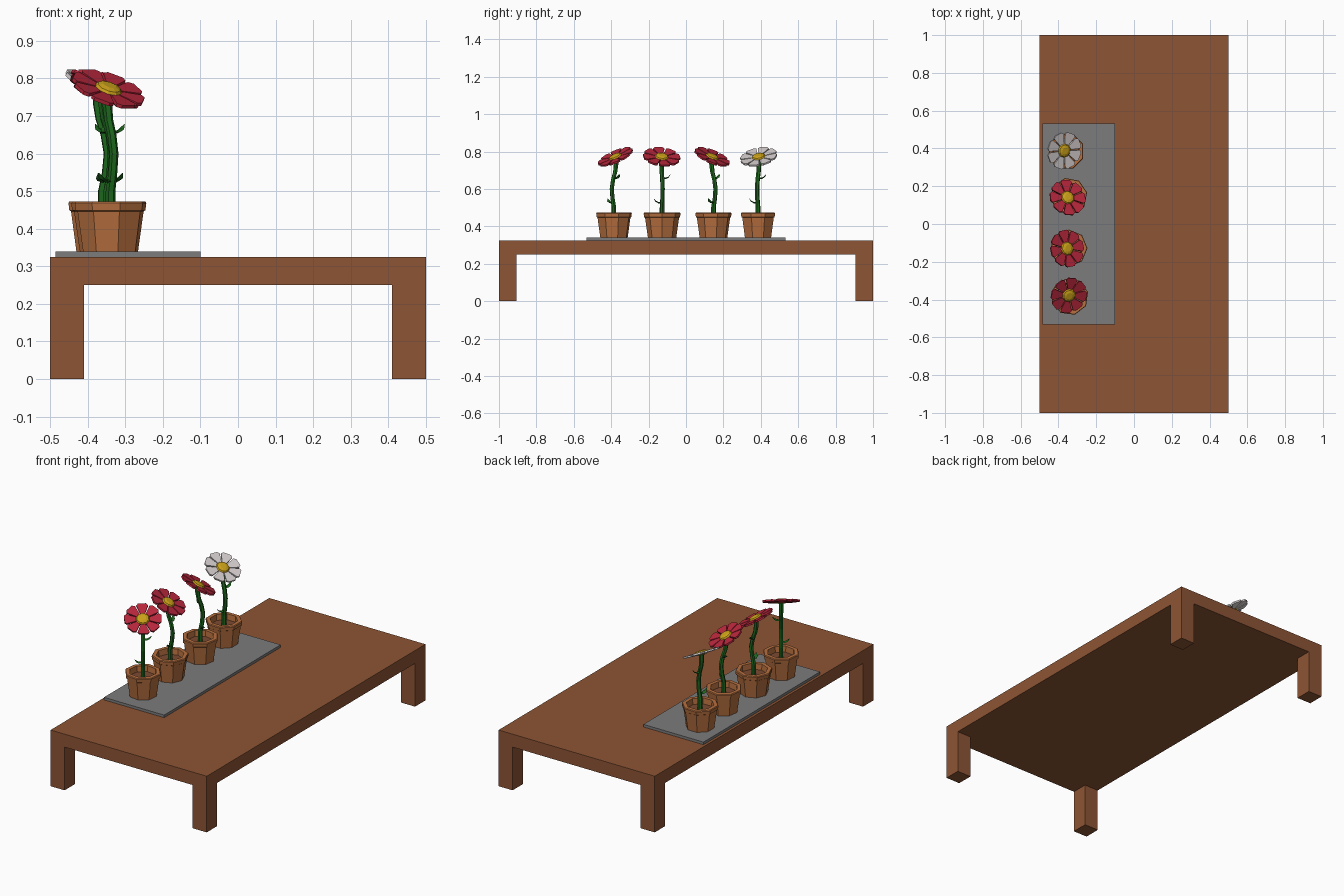
import bpy, bmesh
from math import sin, cos, pi, radians
from mathutils import Vector, Matrix

if "Cube" in bpy.data.objects:
    bpy.data.objects.remove(bpy.data.objects["Cube"])


def material(name, rgb):
    m = bpy.data.materials.new(name)
    m.diffuse_color = (*rgb, 1)
    m.use_nodes = True
    m.node_tree.nodes["Principled BSDF"].inputs["Base Color"].default_value = m.diffuse_color
    return m


WOOD = material("wood", (0.27, 0.09, 0.035))
SLATE = material("slate", (0.2, 0.2, 0.2))
CLAY = material("clay", (0.47, 0.16, 0.05))
SOIL = material("soil", (0.2, 0.07, 0.03))
GREEN = material("green", (0.012, 0.13, 0.012))
RED = material("red", (0.48, 0.02, 0.045))
WHITE = material("white", (0.68, 0.62, 0.62))
YELLOW = material("yellow", (0.6, 0.36, 0.01))


def finish(bm, name, mat, matrix=Matrix()):
    bmesh.ops.recalc_face_normals(bm, faces=bm.faces)
    mesh = bpy.data.meshes.new(name)
    bm.to_mesh(mesh)
    bm.free()
    mesh.materials.append(mat)
    ob = bpy.data.objects.new(name, mesh)
    ob.matrix_world = matrix
    bpy.context.collection.objects.link(ob)
    return ob


def add_box(bm, lo, hi):
    lo, hi = Vector(lo), Vector(hi)
    m = Matrix.Translation((lo + hi) / 2) @ Matrix.Diagonal((*(hi - lo), 1))
    bmesh.ops.create_cube(bm, size=1, matrix=m)


def skin(bm, rings):
    """Join rings of points into a closed, capped tube."""
    loops = [[bm.verts.new(p) for p in ring] for ring in rings]
    n = len(loops[0])
    for a, b in zip(loops, loops[1:]):
        for i in range(n):
            j = (i + 1) % n
            bm.faces.new((a[i], a[j], b[j], b[i]))
    bm.faces.new(loops[0])
    bm.faces.new(loops[-1])


def circle(x, y, z, r, n):
    return [(x + r * cos(2 * pi * i / n), y + r * sin(2 * pi * i / n), z) for i in range(n)]


def lathe(name, profile, n, mat, matrix):
    bm = bmesh.new()
    skin(bm, [circle(0, 0, z, r, n) for r, z in profile])
    return finish(bm, name, mat, matrix)


def leaf(bm, x, z, side):
    """Small curled leaf growing sideways from the stem."""
    rings = []
    for out, up, w, t in ((0, -0.008, 0.005, 0.004), (0.022, -0.008, 0.013, 0.004),
                          (0.036, -0.001, 0.012, 0.003), (0.046, 0.012, 0.003, 0.002)):
        y = side * out
        rings.append([(x - w, y, z + up), (x, y, z + up - t),
                      (x + w, y, z + up), (x, y, z + up + t)])
    skin(bm, rings)


# Table: slab and four corner legs
bm = bmesh.new()
add_box(bm, (-0.5, -1, 0.25), (0.5, 1, 0.325))
finish(bm, "table_top", WOOD)
for sx in (-1, 1):
    for sy in (-1, 1):
        bm = bmesh.new()
        add_box(bm, (-0.045, -0.0475, 0), (0.045, 0.0475, 0.25))
        finish(bm, f"leg_{'right' if sx > 0 else 'left'}_{'back' if sy > 0 else 'front'}",
               WOOD, Matrix.Translation((sx * 0.455, sy * 0.9525, 0)))

# Tray
bm = bmesh.new()
add_box(bm, (-0.485, -0.533, 0.325), (-0.1, 0.533, 0.34))
finish(bm, "tray", SLATE)

POT = [(0.074, 0.328), (0.091, 0.446), (0.096, 0.449), (0.0985, 0.468),
       (0.0955, 0.473), (0.074, 0.473), (0.070, 0.435)]
STEM = [(0, 0.42, 0.013), (0, 0.5, 0.013), (0.01, 0.55, 0.012), (0.015, 0.6, 0.012),
        (0.006, 0.65, 0.012), (-0.008, 0.69, 0.012), (-0.014, 0.73, 0.013), (-0.012, 0.765, 0.015)]
PETAL = [(0.018, 0.006), (0.086, 0.031), (0.098, 0.021)]


def flower(tag, x, y, azimuth, pot_turn, petal_mat):
    base = Matrix.Translation((x, y, 0))
    pot = base @ Matrix.Rotation(radians(pot_turn), 4, 'Z')
    lathe(f"pot_{tag}", POT, 8, CLAY, pot)
    lathe(f"soil_{tag}", [(0.068, 0.43), (0.0705, 0.44)], 8, SOIL, pot)

    # Stem with two leaves
    facing = base @ Matrix.Rotation(radians(azimuth), 4, 'Z')
    bm = bmesh.new()
    skin(bm, [circle(dx, 0, z, r, 6) for dx, z, r in STEM])
    leaf(bm, 0.006, 0.535, -1)
    leaf(bm, 0.0, 0.665, 1)
    finish(bm, f"stem_{tag}", GREEN, facing)

    # Tilted head: eight flat petals around a domed centre
    head = facing @ Matrix.Translation((-0.012, 0, 0.767)) @ Matrix.Rotation(radians(29), 4, 'Y')
    outline = PETAL + [(r, -w) for r, w in reversed(PETAL)]
    bm = bmesh.new()
    for k in range(8):
        turn = Matrix.Rotation(k * pi / 4, 3, 'Z')
        skin(bm, [[turn @ Vector((r, w, z + 0.06 * r)) for r, w in outline] for z in (-0.006, 0.004)])
    finish(bm, f"petals_{tag}", petal_mat, head)
    lathe(f"flower_centre_{tag}", [(0.03, -0.006), (0.037, 0.006), (0.032, 0.013), (0.018, 0.018)],
          10, YELLOW, head)


flower("front", -0.339, -0.385, -52, -30, RED)
flower("middle_front", -0.345, -0.128, 12, 0, RED)
flower("middle_back", -0.345, 0.147, 47, 12, RED)
flower("back", -0.36, 0.385, -20, 22.5, WHITE)
